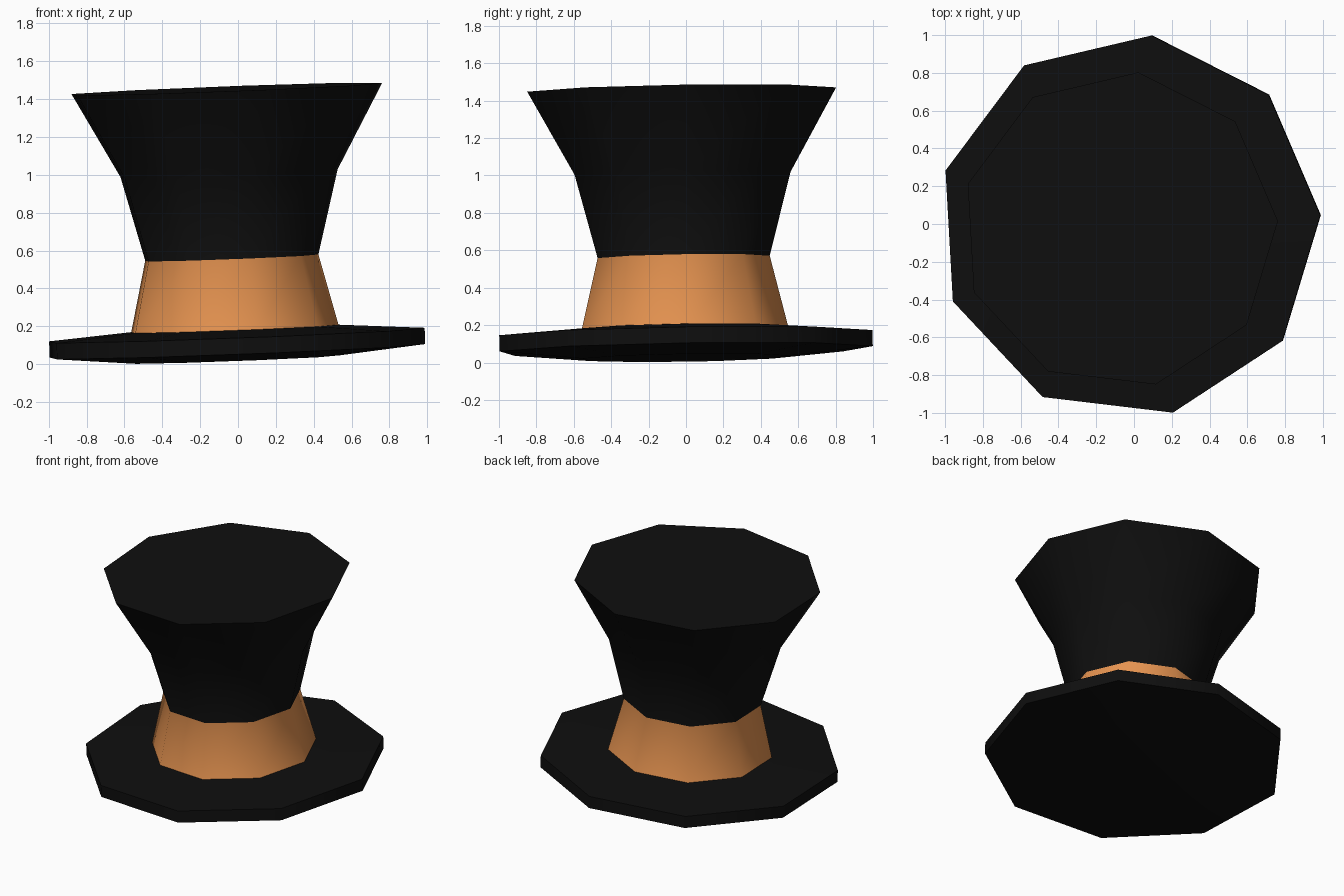
import bpy
import bmesh
from math import cos, sin, pi, radians
from mathutils import Matrix, Vector

cube = bpy.data.objects.get("Cube")
if cube:
    bpy.data.objects.remove(cube, do_unlink=True)


def make_material(name, rgb):
    mat = bpy.data.materials.new(name)
    mat.use_nodes = True
    colour = (*rgb, 1.0)
    mat.diffuse_color = colour
    bsdf = mat.node_tree.nodes["Principled BSDF"]
    bsdf.inputs["Base Color"].default_value = colour
    bsdf.inputs["Roughness"].default_value = 0.8
    return mat


black = make_material("black_felt", (0.0045, 0.0045, 0.0045))
orange = make_material("orange_ribbon", (0.78, 0.29, 0.08))

SIDES = 9
PHASE = radians(3.2)
BAND = 3  # profile step that forms the ribbon

# Profile (radius, height) from the underside, round the brim, up the crown
profile = [
    (0.56, 0.025),
    (1.015, 0.067),
    (1.015, 0.153),
    (0.56, 0.187),
    (0.468, 0.562),
    (0.587, 1.008),
    (0.84, 1.455),
]

# Hat body: nine-sided rings joined by quads
bm = bmesh.new()
rings = []
for r, z in profile:
    angles = [PHASE + 2 * pi * i / SIDES for i in range(SIDES)]
    rings.append([bm.verts.new((r * cos(a), r * sin(a), z)) for a in angles])

for step, (low, high) in enumerate(zip(rings, rings[1:])):
    for i in range(SIDES):
        j = (i + 1) % SIDES
        face = bm.faces.new((low[i], low[j], high[j], high[i]))
        face.material_index = 1 if step == BAND else 0

# Flat underside and flat crown top
bm.faces.new(rings[0][::-1])
bm.faces.new(rings[-1])

# Slight jaunty lean
axis = Vector((-0.038, -0.016, 1.0))
lean = Vector((0, 0, 1)).rotation_difference(axis).to_matrix().to_4x4()
bm.transform(Matrix.Translation((-0.021, -0.008, 0)) @ lean)
bmesh.ops.recalc_face_normals(bm, faces=bm.faces[:])

mesh = bpy.data.meshes.new("top_hat")
bm.to_mesh(mesh)
bm.free()
mesh.materials.append(black)
mesh.materials.append(orange)

hat = bpy.data.objects.new("top_hat", mesh)
bpy.context.collection.objects.link(hat)
bpy.ops.object.select_all(action="DESELECT")
hat.select_set(True)
bpy.context.view_layer.objects.active = hat
bpy.ops.object.shade_smooth_by_angle(angle=radians(45))
